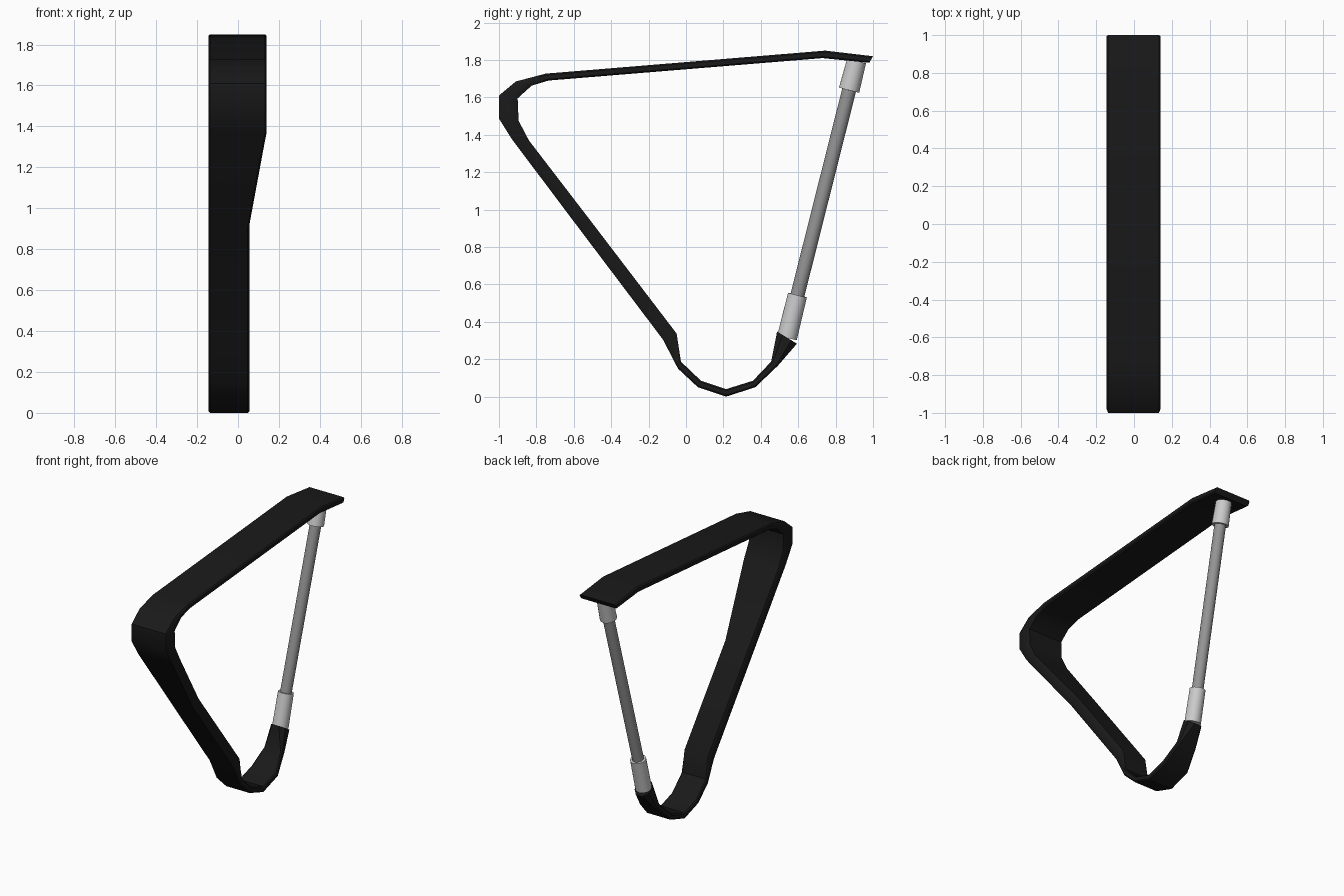
import bpy, bmesh
from mathutils import Vector

if "Cube" in bpy.data.objects:
    bpy.data.objects.remove(bpy.data.objects["Cube"])


def colour(name, v):
    m = bpy.data.materials.new(name)
    m.diffuse_color = (v, v, v, 1)
    m.use_nodes = True
    m.node_tree.nodes["Principled BSDF"].inputs["Base Color"].default_value = m.diffuse_color
    return m


def finish(ob, mat=None):
    if mat:
        ob.data.materials.append(mat)
    bpy.ops.object.select_all(action='DESELECT')
    ob.select_set(True)
    bpy.context.view_layer.objects.active = ob
    bpy.ops.object.shade_smooth_by_angle(angle=0.6)


# Band stations: outer y, z, inner y, z, right x edge
stations = [
    (1.00, 1.82, 0.98, 1.785, .14),
    (0.745, 1.85, 0.73, 1.81, .14),
    (-0.75, 1.727, -0.735, 1.69, .14),
    (-0.91, 1.685, -0.825, 1.663, .14),
    (-1.00, 1.61, -0.90, 1.595, .14),
    (-1.00, 1.487, -0.895, 1.475, .14),
    (-0.93, 1.375, -0.84, 1.37, .14),
    (-0.58, 0.91, -0.51, 0.94, .055),
    (-0.123, 0.305, -0.05, 0.337, .055),
    (-0.043, 0.15, -0.027, 0.187, .055),
    (0.064, 0.05, 0.08, 0.085, .055),
    (0.214, 0.0, 0.214, 0.04, .055),
    (0.37, 0.05, 0.358, 0.085, .055),
    (0.492, 0.166, 0.455, 0.187, .025),
    (0.593, 0.283, 0.487, 0.348, .01),
]

# Frame band: chamfered rectangle lofted along the stations
bm = bmesh.new()
rings = []
for i, (oy, oz, iy, iz, xr) in enumerate(stations):
    xl = -.145 if i < 13 else -.09 - xr
    end = i == len(stations) - 1
    cx = .03 if end else .008
    ct = .28 if end else .2
    o, n = Vector((0, oy, oz)), Vector((0, iy, iz))
    prof = [(xl + cx, 0), (xr - cx, 0), (xr, ct), (xr, 1 - ct),
            (xr - cx, 1), (xl + cx, 1), (xl, 1 - ct), (xl, ct)]
    rings.append([bm.verts.new(o.lerp(n, t) + Vector((x, 0, 0))) for x, t in prof])
for a, b in zip(rings, rings[1:]):
    for k in range(8):
        j = (k + 1) % 8
        bm.faces.new((a[k], a[j], b[j], b[k]))
bm.faces.new(rings[0])
bm.faces.new(rings[-1])
bmesh.ops.recalc_face_normals(bm, faces=bm.faces)
me = bpy.data.meshes.new("frame_band")
bm.to_mesh(me)
bm.free()
band = bpy.data.objects.new("frame_band", me)
bpy.context.collection.objects.link(band)
finish(band, colour("black", .01))


def tube(name, p, q, r1, r2, mat=None):
    p, q = Vector(p), Vector(q)
    d = q - p
    bpy.ops.mesh.primitive_cone_add(vertices=24, radius1=r1, radius2=r2,
                                    depth=d.length, location=(p + q) / 2,
                                    rotation=d.to_track_quat('Z', 'Y').to_euler())
    ob = bpy.context.object
    ob.name = name
    finish(ob, mat)


# Strut with a sleeve at each end
low, mid = (-.045, .54, .315), (-.04, .596, .543)
cap, top = (0, .872, 1.639), (.003, .912, 1.795)
tube("strut_rod", mid, cap, .038, .038, colour("dark_grey", .3))
tube("lower_sleeve", low, mid, .054, .052)
tube("upper_sleeve", cap, top, .056, .052)
